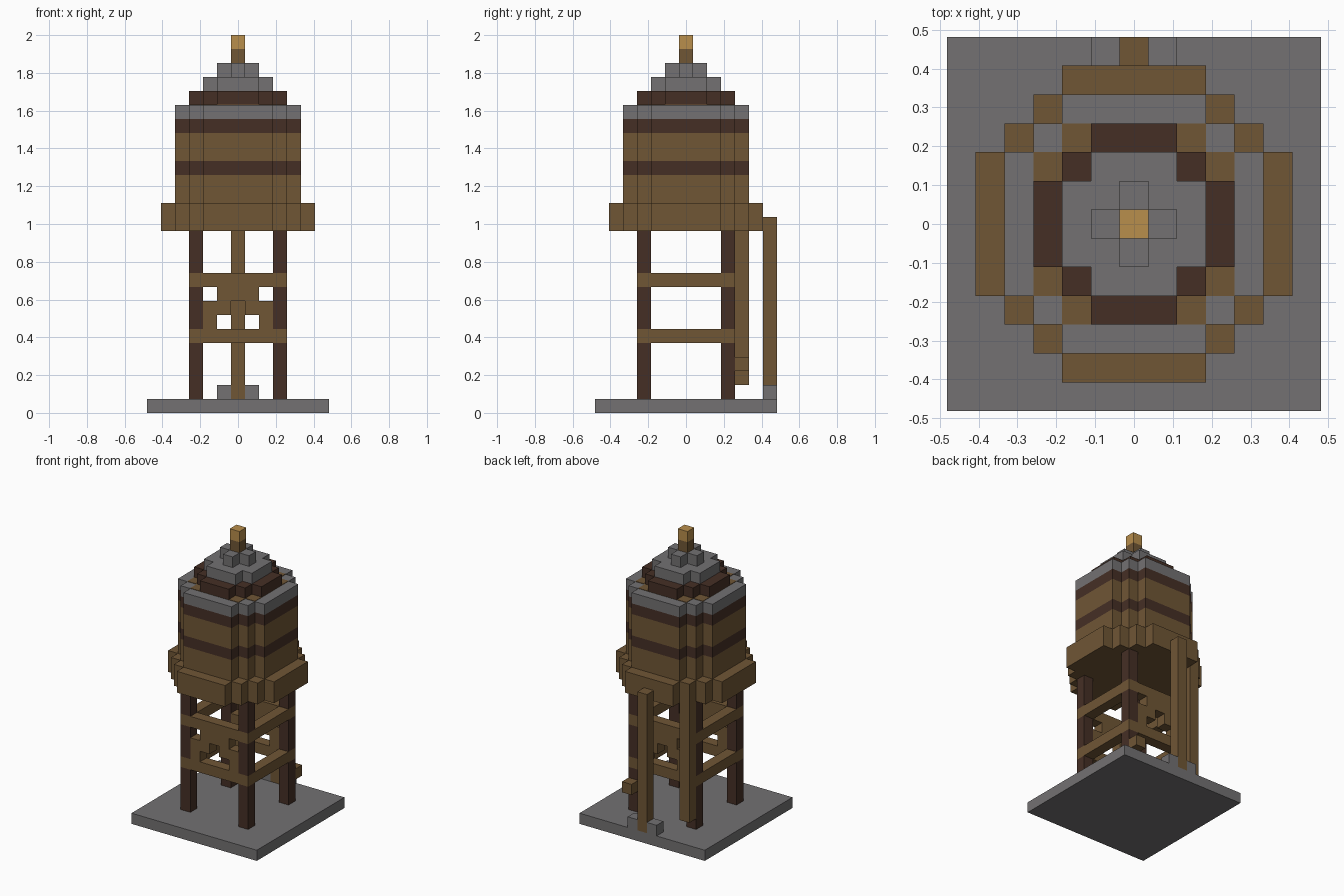
import bpy
import bmesh

U = 2 / 27  # size of one block

if "Cube" in bpy.data.objects:
    bpy.data.objects.remove(bpy.data.objects["Cube"], do_unlink=True)


def material(name, srgb):
    color = [((c / 255 + 0.055) / 1.055) ** 2.4 for c in srgb] + [1]
    mat = bpy.data.materials.new(name)
    mat.use_nodes = True
    mat.diffuse_color = color
    mat.node_tree.nodes["Principled BSDF"].inputs["Base Color"].default_value = color
    return mat


STONE = material("grey_stone", (115, 113, 114))
WOOD = material("brown_wood", (112, 86, 53))
DARK = material("dark_wood", (69, 47, 37))
GOLD = material("golden_wood", (184, 142, 76))


def finish(name, bm, mat):
    bmesh.ops.recalc_face_normals(bm, faces=bm.faces)
    mesh = bpy.data.meshes.new(name)
    bm.to_mesh(mesh)
    bm.free()
    mesh.materials.append(mat)
    obj = bpy.data.objects.new(name, mesh)
    bpy.context.collection.objects.link(obj)
    return obj


def blocks(name, mat, *boxes):
    """Boxes given as inclusive block ranges: (x0, x1, y0, y1, z0, z1)."""
    bm = bmesh.new()
    for x0, x1, y0, y1, z0, z1 in boxes:
        cube = bmesh.ops.create_cube(bm, size=1)["verts"]
        for v in cube:
            v.co.x = ((x0 + x1) / 2 + v.co.x * (x1 - x0 + 1)) * U
            v.co.y = ((y0 + y1) / 2 + v.co.y * (y1 - y0 + 1)) * U
            v.co.z = ((z0 + z1 + 1) / 2 + v.co.z * (z1 - z0 + 1)) * U
    return finish(name, bm, mat)


def stepped_disc(name, mat, radius, flat, bottom, top):
    """Block disc: the edge steps in diagonally from its flat sides."""
    corners = [(radius - i + 0.5, flat + i + 0.5) for i in range(radius - flat + 1)]
    quarter = [corners[0]]
    for a, b in zip(corners, corners[1:]):
        quarter += [(b[0], a[1]), b]
    outline = quarter + [(-x, y) for x, y in reversed(quarter)]
    outline += [(-x, -y) for x, y in outline]
    bm = bmesh.new()
    face = bm.faces.new([bm.verts.new((x * U, y * U, bottom * U)) for x, y in outline])
    new = bmesh.ops.extrude_face_region(bm, geom=[face], use_keep_orig=True)["geom"]
    for v in new:
        if isinstance(v, bmesh.types.BMVert):
            v.co.z = top * U
    return finish(name, bm, mat)


# Base slab
blocks("base", STONE, (-6, 6, -6, 6, 0, 0))

# Legs, interrupted by the two rings of beams
for sx, side in ((-3, "right"), (3, "left")):
    for sy, end in ((-3, "front"), (3, "back")):
        blocks(f"{end}_{side}_leg", DARK,
               *[(sx, sx, sy, sy, a, b) for a, b in ((1, 4), (6, 8), (10, 12))])

for level, name in ((5, "lower_beams"), (9, "upper_beams")):
    blocks(name, WOOD,
           *[(-3, 3, s, s, level, level) for s in (-3, 3)],
           *[(s, s, -2, 2, level, level) for s in (-3, 3)])

# Arched braces between the beams
for y, end in ((-3, "front"), (3, "back")):
    blocks(f"{end}_brace", WOOD, (-1, 1, y, y, 8, 8),
           *[(s, s, y, y, 7, 7) for s in (-1, 1)],
           *[(s, s, y, y, 6, 7) for s in (-2, 2)])

# Pipe with its footing, drain pipe and tap at the back
blocks("back_pipe", WOOD, (0, 0, 6, 6, 1, 13))
blocks("pipe_footing", STONE, *[(s, s, 6, 6, 1, 1) for s in (-1, 1)])
blocks("drain_pipe", WOOD, (-3, -3, 4, 4, 2, 12))
blocks("tap", WOOD, (3, 3, 4, 4, 3, 3))

# Platform and tank with hoops
stepped_disc("platform", WOOD, 5, 2, 13, 15)
stepped_disc("tank_lower_wall", WOOD, 4, 2, 15, 17)
stepped_disc("lower_hoop", DARK, 4, 2, 17, 18)
stepped_disc("tank_upper_wall", WOOD, 4, 2, 18, 20)
stepped_disc("upper_hoop", DARK, 4, 2, 20, 21)
stepped_disc("tank_rim", STONE, 4, 2, 21, 22)
stepped_disc("tank_lid", WOOD, 3, 2, 22, 22.04)

# Stepped roof and finial
stepped_disc("roof_lower", DARK, 3, 1, 22, 23)
stepped_disc("roof_middle", STONE, 2, 1, 23, 24)
stepped_disc("roof_upper", STONE, 1, 0, 24, 25)
blocks("finial_post", WOOD, (0, 0, 0, 0, 25, 25))
blocks("finial_tip", GOLD, (0, 0, 0, 0, 26, 26))
